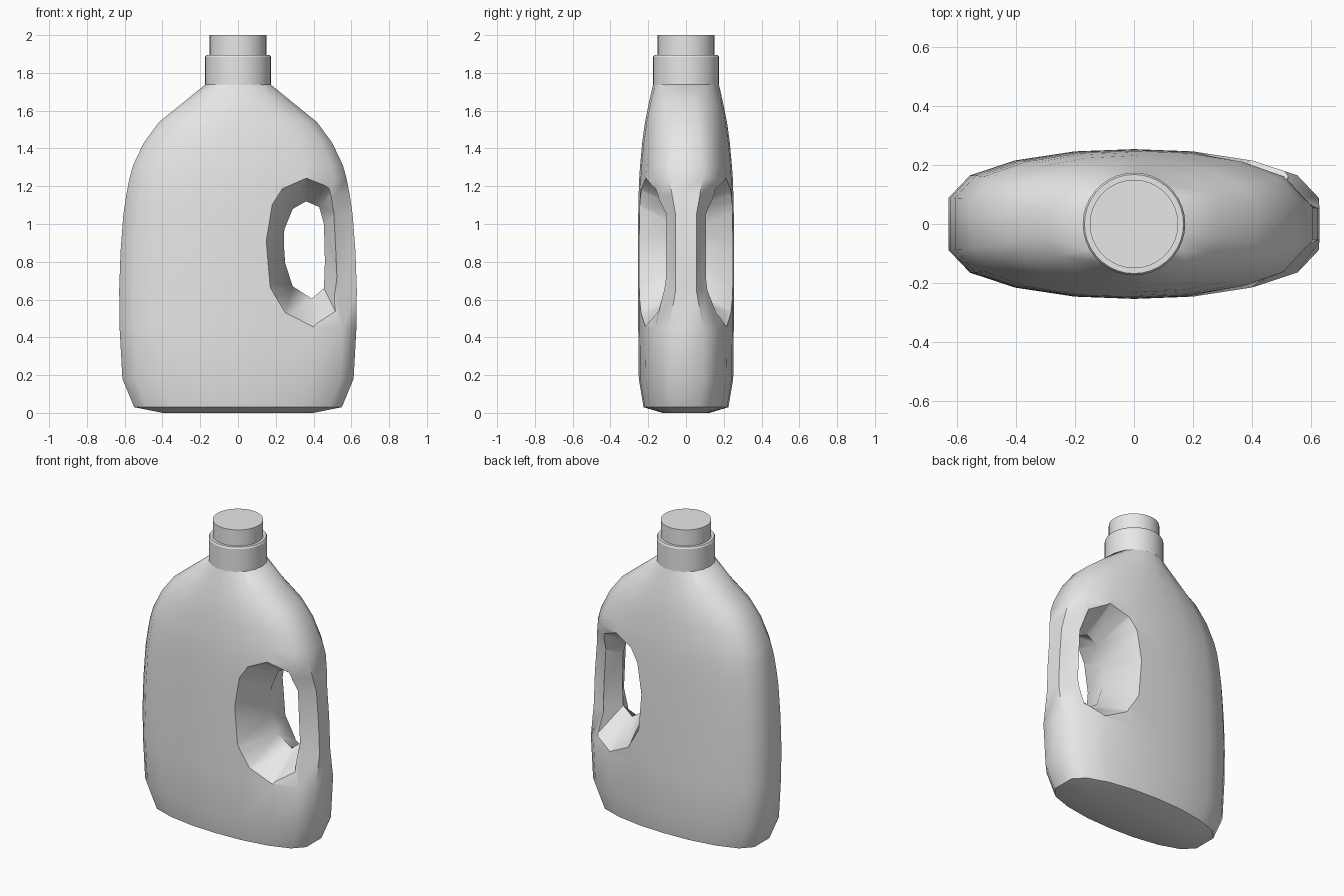
import bpy, bmesh, math

cube = bpy.data.objects.get("Cube")
if cube:
    bpy.data.objects.remove(cube, do_unlink=True)

grey = bpy.data.materials.new("light_grey_plastic")
grey.use_nodes = True
GREY = (0.8, 0.8, 0.8, 1)
grey.diffuse_color = GREY
grey.node_tree.nodes["Principled BSDF"].inputs["Base Color"].default_value = GREY


def loft(name, rings):
    """Closed solid skinned through rings with equal point counts."""
    bm = bmesh.new()
    loops = [[bm.verts.new(p) for p in ring] for ring in rings]
    for a, b in zip(loops, loops[1:]):
        for i in range(len(a)):
            j = (i + 1) % len(a)
            bm.faces.new((a[i], a[j], b[j], b[i]))
    bm.faces.new(loops[0])
    bm.faces.new(loops[-1])
    bmesh.ops.recalc_face_normals(bm, faces=bm.faces)
    mesh = bpy.data.meshes.new(name)
    bm.to_mesh(mesh)
    bm.free()
    mesh.materials.append(grey)
    ob = bpy.data.objects.new(name, mesh)
    bpy.context.collection.objects.link(ob)
    return ob


def activate(ob):
    bpy.ops.object.select_all(action='DESELECT')
    ob.select_set(True)
    bpy.context.view_layer.objects.active = ob


def smooth(ob, degrees):
    activate(ob)
    bpy.ops.object.shade_smooth_by_angle(angle=math.radians(degrees))


# Body: flattened sections that turn into a circle at the neck
QUADRANT = [(1, .35), (.885, .65), (.64, .85), (.32, .97), (0, 1)]


def section(z, w, d, roundness, pinch):
    quarter = []
    for i, (u, v) in enumerate(QUADRANT):
        a = math.radians(10 + 20 * i)
        quarter.append((w * (u + (math.cos(a) - u) * roundness),
                        d * (v + (math.sin(a) - v) * roundness)))
    # The grip side is pinched thinner beside the hole
    grip = list(quarter)
    for i, (dx, y) in enumerate([(0, .055), (-.025, .1)]):
        px, py = grip[i]
        grip[i] = (px + dx * pinch, py + (y - py) * pinch)
    back = grip + [(-x, y) for x, y in quarter[-2::-1]]
    front = [(x, -y) for x, y in back[::-1]]
    # Both halves share no points: the seam lies on the narrow ends
    return [(x, y, z) for x, y in back + front]


# height, half width, half depth, roundness, pinch
LEVELS = [
    (0, .40, .125, .1, 0), (.03, .55, .225, .05, 0), (.18, .612, .25, 0, 0),
    (.45, .627, .253, 0, 0), (.65, .629, .254, 0, 1), (.85, .622, .254, 0, 1),
    (1.05, .607, .253, 0, 1), (1.15, .592, .251, 0, .45), (1.24, .575, .248, 0, 0),
    (1.31, .556, .243, .05, 0), (1.43, .50, .232, .15, 0),
    (1.54, .42, .217, .35, 0), (1.64, .297, .197, .7, 0), (1.74, .174, .174, 1, 0)]
body = loft("bottle_body", [section(*level) for level in LEVELS])

# Handle hole: outer rim (x, z, depth) and inner rim (x, z) at mid thickness
RIM = [
    (.36, 1.25, .225, .36, 1.12), (.23, 1.19, .245, .29, 1.08),
    (.18, 1.10, .245, .245, .97), (.15, .91, .247, .243, .89),
    (.17, .67, .247, .25, .79), (.25, .53, .24, .29, .67),
    (.40, .455, .215, .39, .605), (.52, .53, .155, .455, .66),
    (.52, .72, .10, .46, .80), (.505, 1.05, .10, .455, 1.0),
    (.48, 1.18, .15, .43, 1.09)]


def rim_ring(side, reach, flat=None):
    return [(ix + (x - ix) * reach,
             side * (y * reach if flat is None else flat),
             iz + (z - iz) * reach) for x, z, y, ix, iz in RIM]


cutter = loft("handle_hole_cutter", [
    rim_ring(-1, 1.1, .4), rim_ring(-1, 1.1), rim_ring(1, 0),
    rim_ring(1, 1.1), rim_ring(1, 1.1, .4)])
cutter.hide_render = True
cut = body.modifiers.new("handle_hole", 'BOOLEAN')
cut.operation = 'DIFFERENCE'
cut.solver = 'EXACT'
cut.object = cutter
activate(body)
bpy.ops.object.modifier_apply(modifier=cut.name)
bpy.data.objects.remove(cutter, do_unlink=True)
smooth(body, 48)


# Neck collar and cap
def disc(z, r, sides=36):
    step = math.tau / sides
    return [(r * math.cos(i * step), r * math.sin(i * step), z) for i in range(sides)]


collar = loft("neck_collar", [disc(1.735, .174), disc(1.885, .174), disc(1.895, .168)])
cap = loft("cap", [disc(1.88, .15), disc(2.0, .15)])
for part in (collar, cap):
    smooth(part, 30)
